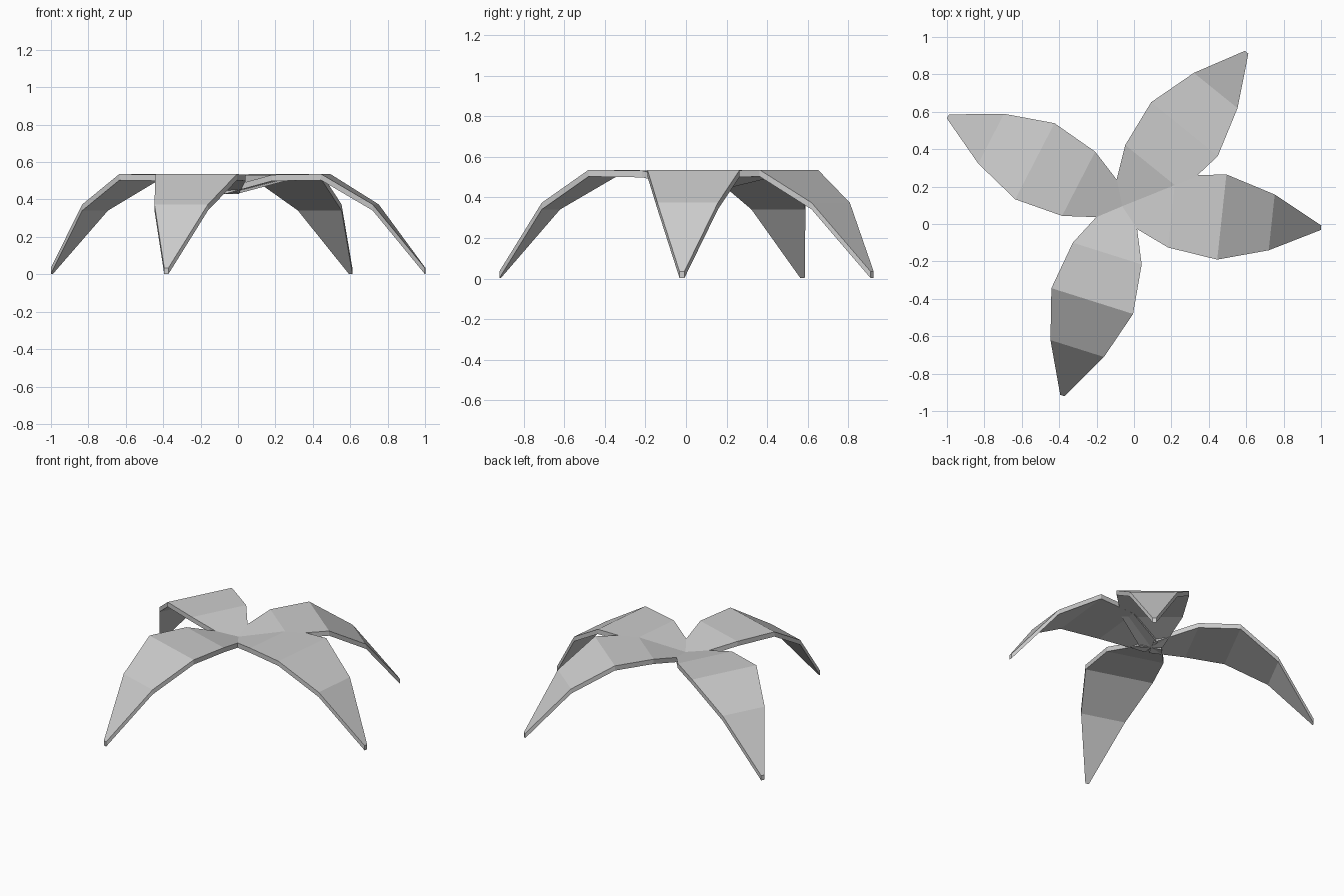
import bpy, bmesh, math

if "Cube" in bpy.data.objects:
    bpy.data.objects.remove(bpy.data.objects["Cube"])

CENTRE = (-0.063, 0.095)
THICK = 0.033
# distance along leaf, half width, top height
STATIONS = [(0.0, 0.07, 0.462), (0.267, 0.193, 0.532), (0.535, 0.229, 0.536),
            (0.803, 0.15, 0.374), (1.068, 0.012, 0.035)]


def make_leaf(name, tip):
    # One drooping leaf: a tapered strip with vertical thickness
    dx, dy = tip[0] - CENTRE[0], tip[1] - CENTRE[1]
    length = math.hypot(dx, dy)
    ux, uy = dx / length, dy / length
    scale = length / STATIONS[-1][0]
    bm = bmesh.new()
    rings = []
    for d, w, z in STATIONS:
        ring = []
        for side, drop in ((1, 0), (-1, 0), (-1, THICK), (1, THICK)):
            x = CENTRE[0] + ux * d * scale - uy * w * side
            y = CENTRE[1] + uy * d * scale + ux * w * side
            ring.append(bm.verts.new((x, y, max(z - drop, 0))))
        rings.append(ring)
    for a, b in zip(rings, rings[1:]):
        for i in range(4):
            j = (i + 1) % 4
            bm.faces.new((a[i], a[j], b[j], b[i]))
    bm.faces.new(rings[0])
    bm.faces.new(rings[-1])
    bmesh.ops.recalc_face_normals(bm, faces=bm.faces)
    mesh = bpy.data.meshes.new(name)
    bm.to_mesh(mesh)
    bm.free()
    bpy.context.collection.objects.link(bpy.data.objects.new(name, mesh))


# Four leaves around a shared crown
make_leaf("right_leaf", (1.0, -0.02))
make_leaf("back_leaf", (0.602, 0.918))
make_leaf("left_leaf", (-0.995, 0.575))
make_leaf("front_leaf", (-0.383, -0.917))
